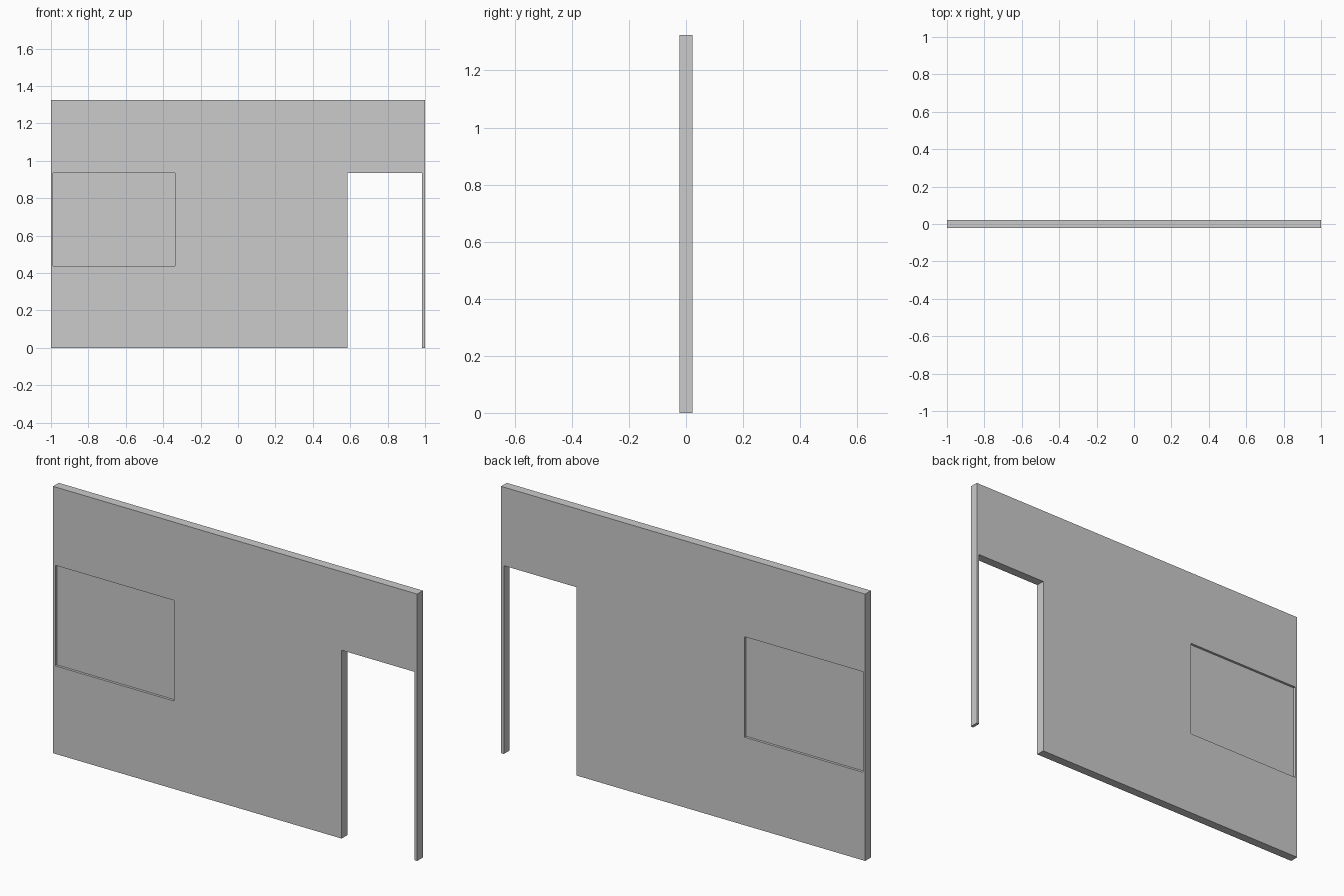
import bpy
import math

if "Cube" in bpy.data.objects:
    bpy.data.objects.remove(bpy.data.objects["Cube"])

HALF_T = 0.0225      # half wall thickness
PANE_HALF_T = 0.010  # half pane thickness
H = 1.325
DOOR_L, DOOR_R, DOOR_H = 0.585, 0.985, 0.935
WIN_L, WIN_R, WIN_B, WIN_T = -0.988, -0.337, 0.437, 0.936


def slab(name, outlines, half_t):
    """Filled x-z outlines (inner ones become holes), extruded along y."""
    curve = bpy.data.curves.new(name, 'CURVE')
    curve.dimensions = '2D'
    curve.fill_mode = 'BOTH'
    curve.extrude = half_t
    for pts in outlines:
        sp = curve.splines.new('POLY')
        sp.points.add(len(pts) - 1)
        for p, (x, z) in zip(sp.points, pts):
            p.co = (x, z, 0, 1)
        sp.use_cyclic_u = True
    ob = bpy.data.objects.new(name, curve)
    bpy.context.collection.objects.link(ob)
    ob.rotation_euler.x = math.pi / 2
    bpy.ops.object.select_all(action='DESELECT')
    ob.select_set(True)
    bpy.context.view_layer.objects.active = ob
    bpy.ops.object.convert(target='MESH')
    bpy.ops.object.transform_apply(location=False, rotation=True, scale=False)
    bpy.ops.object.shade_flat()
    return ob


# Wall with a doorway notch and a window opening
wall = [(-1, 0), (DOOR_L, 0), (DOOR_L, DOOR_H), (DOOR_R, DOOR_H),
        (DOOR_R, 0), (1, 0), (1, H), (-1, H)]
window = [(WIN_L, WIN_B), (WIN_R, WIN_B), (WIN_R, WIN_T), (WIN_L, WIN_T)]
slab("wall", [wall, window], HALF_T)

# Thin pane set back from both wall faces
slab("window_pane", [window], PANE_HALF_T)
